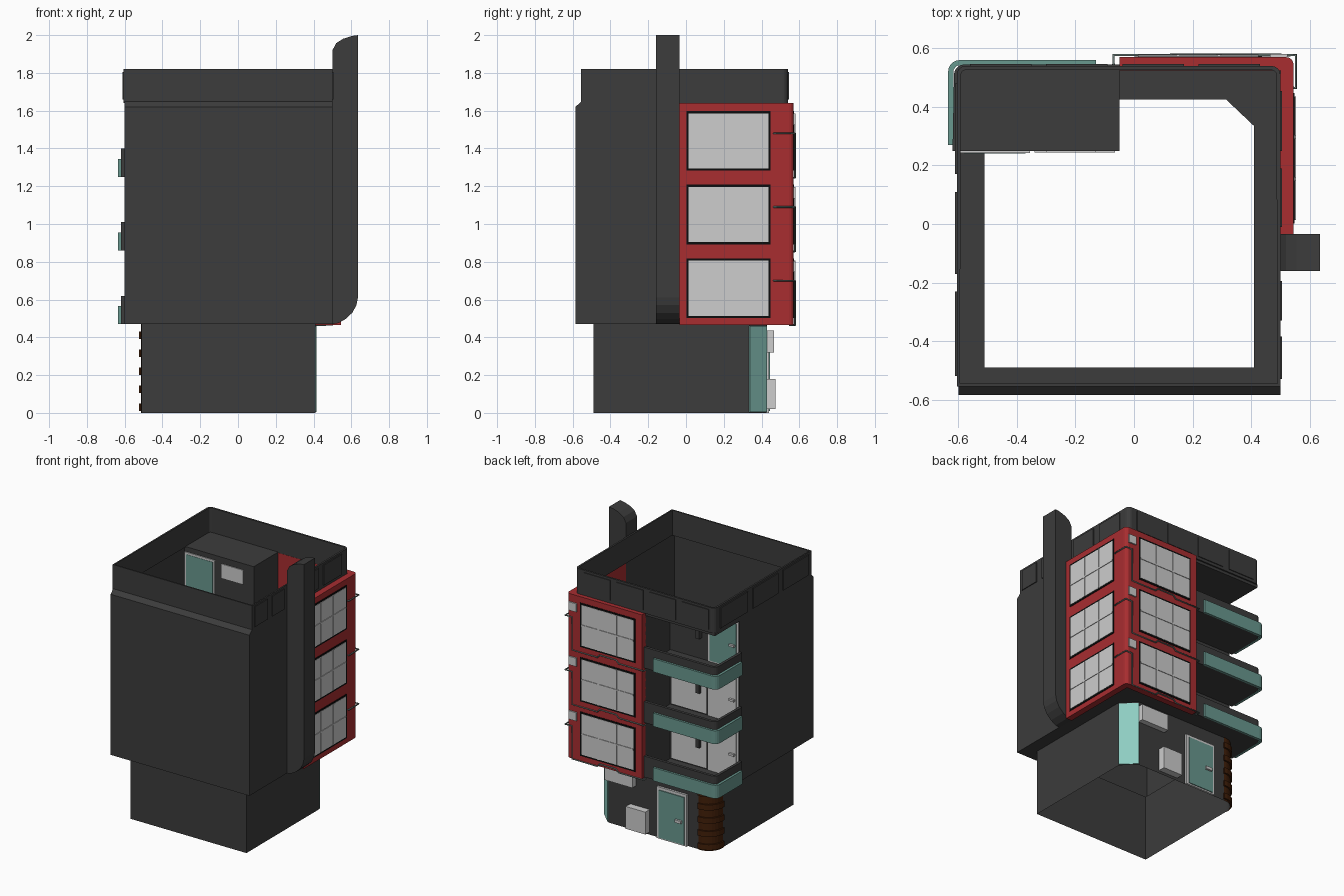
import bpy, bmesh, math

if "Cube" in bpy.data.objects:
    bpy.data.objects.remove(bpy.data.objects["Cube"])

def mat(name, r, g, b):
    lin = lambda c: ((c / 255 + 0.055) / 1.055) ** 2.4 if c > 10 else c / 255 / 12.92
    m = bpy.data.materials.new(name)
    m.diffuse_color = (lin(r), lin(g), lin(b), 1)
    m.use_nodes = True
    m.node_tree.nodes["Principled BSDF"].inputs["Base Color"].default_value = m.diffuse_color
    return m

DARK = mat("dark_grey", 60, 60, 60)
RED = mat("red", 168, 45, 48)
GLASS = mat("light_grey", 205, 205, 205)
TEAL = mat("teal", 105, 152, 143)
PALE = mat("pale_teal", 143, 205, 194)
BLACK = mat("black", 12, 12, 12)
BROWN = mat("brown", 66, 31, 9)
PIPE = mat("pipe_grey", 105, 122, 118)

def finish(name, bm, m, thick=0):
    me = bpy.data.meshes.new(name)
    bm.to_mesh(me)
    bm.free()
    me.materials.append(m)
    ob = bpy.data.objects.new(name, me)
    bpy.context.collection.objects.link(ob)
    if thick:
        s = ob.modifiers.new("thickness", 'SOLIDIFY')
        s.thickness, s.offset = thick, -1
    return ob

def ribbon(name, path, z0, z1, m, closed=False, thick=0, top=None):
    """Vertical wall along a counter-clockwise plan path."""
    bm = bmesh.new()
    lo = [bm.verts.new((x, y, z0)) for x, y in path]
    hi = [bm.verts.new((x, y, z1)) for x, y in (top or path)]
    n = len(path)
    for i in range(n if closed else n - 1):
        j = (i + 1) % n
        bm.faces.new((lo[i], lo[j], hi[j], hi[i]))
    return finish(name, bm, m, thick)

def prism(name, poly, a, b, m, to3d=lambda u, v, d: (u, v, d)):
    """Closed polygon extruded from a to b."""
    bm = bmesh.new()
    lo = [bm.verts.new(to3d(u, v, a)) for u, v in poly]
    hi = [bm.verts.new(to3d(u, v, b)) for u, v in poly]
    n = len(poly)
    bm.faces.new(lo[::-1])
    bm.faces.new(hi)
    for i in range(n):
        j = (i + 1) % n
        bm.faces.new((lo[i], lo[j], hi[j], hi[i]))
    bmesh.ops.recalc_face_normals(bm, faces=bm.faces)
    return finish(name, bm, m)

def box(name, x0, x1, y0, y1, z0, z1, m):
    return prism(name, [(x0, y0), (x1, y0), (x1, y1), (x0, y1)], z0, z1, m)

def fbox(name, side, u0, u1, z0, z1, d0, d1, m):
    """Box lying on a right (+x) or back (+y) facing wall."""
    if side == 'right':
        return box(name, d0, d1, u0, u1, z0, z1, m)
    return box(name, u0, u1, d0, d1, z0, z1, m)

def flat(name, pts, z, m):
    bm = bmesh.new()
    bm.faces.new([bm.verts.new((x, y, z)) for x, y in pts])
    return finish(name, bm, m)

def rect(x0, x1, y0, y1):
    return [(x0, y0), (x1, y0), (x1, y1), (x0, y1)]

def arc(cx, cy, r, a0, a1, n=6):
    return [(cx + r * math.cos(math.radians(a0 + (a1 - a0) * i / n)),
             cy + r * math.sin(math.radians(a0 + (a1 - a0) * i / n))) for i in range(n + 1)]

# ground floor: open shell, chamfered back right corner, rounded back left one
base = [(-0.51, -0.49), (0.41, -0.49), (0.41, 0.335), (0.315, 0.425)] + arc(-0.41, 0.325, 0.1, 90, 180)
ribbon("ground_floor_walls", base, 0, 0.47, DARK, closed=True)
ribbon("corner_window", [(0.415, 0.338), (0.32, 0.43)], 0.005, 0.46, PALE, thick=0.005)
ribbon("corner_pillar", arc(-0.41, 0.325, 0.104, 85, 185, 8), 0, 0.47, BROWN)
for i in range(5):
    ribbon("pillar_band", arc(-0.41, 0.325, 0.115, 85, 185, 8), 0.01 + 0.095 * i, 0.05 + 0.095 * i, BROWN, thick=0.012)

# entrance door and wall boxes
fbox("entrance_frame", 'back', -0.314, -0.075, 0, 0.37, 0.425, 0.44, GLASS)
fbox("entrance_door", 'back', -0.295, -0.095, 0.01, 0.35, 0.44, 0.446, TEAL)
fbox("entrance_handle", 'back', -0.28, -0.23, 0.16, 0.18, 0.446, 0.46, GLASS)
fbox("utility_box", 'back', -0.01, 0.145, 0.02, 0.18, 0.425, 0.475, GLASS)
fbox("wall_sign", 'back', 0.1, 0.32, 0.32, 0.435, 0.425, 0.465, GLASS)

# overhang under the upper floors
for r in (rect(-0.6, 0.5, -0.585, -0.49), rect(-0.6, -0.51, -0.49, 0.425),
          rect(0.41, 0.5, -0.49, 0.425), rect(-0.6, 0.5, 0.425, 0.53)):
    flat("overhang", r[::-1], 0.47, DARK)
flat("overhang_corner", [(0.41, 0.335), (0.315, 0.425), (0.41, 0.425)], 0.47, DARK)

# upper body with balcony notch
body = [(-0.05, 0.53), (-0.05, 0.25), (-0.6, 0.25), (-0.6, -0.585), (0.5, -0.585), (0.5, -0.035)]
ribbon("body_walls", body, 0.47, 1.62, DARK)
slope = [(x, max(y, -0.553)) for x, y in body]
ribbon("body_top_slope", body[2:], 1.62, 1.65, DARK, top=slope[2:])
box("notch_ceiling", -0.6, -0.05, 0.25, 0.53, 1.62, 1.645, DARK)

# parapet with raised panels
par = [(-0.605, -0.555), (0.5, -0.555)] + arc(0.47, 0.51, 0.03, 0, 90, 4) + arc(-0.575, 0.51, 0.03, 90, 180, 4)
ribbon("parapet", par, 1.64, 1.82, DARK, closed=True, thick=0.014)
for a, b in ((-0.53, -0.385), (-0.33, -0.195), (-0.01, 0.19), (0.25, 0.455)):
    fbox("parapet_panel_right", 'right', a, b, 1.66, 1.805, 0.499, 0.506, DARK)
for a, b in ((-0.52, -0.23), (-0.17, 0.11), (0.17, 0.48)):
    box("parapet_panel_left", -0.612, -0.604, a, b, 1.66, 1.805, DARK)
for i in range(4):
    x = -0.56 + 0.26 * i
    fbox("parapet_panel_back", 'back', x, x + 0.21, 1.66, 1.805, 0.539, 0.546, DARK)

# red corner facade
red = [(0.5, -0.035), (0.545, -0.035)] + arc(0.52, 0.545, 0.025, 0, 90, 4) + [(-0.05, 0.57), (-0.05, 0.525), (0.5, 0.525)]
prism("red_facade", red, 0.465, 1.64, RED)

# facade windows, 3 columns by 2 rows of panes
for z in (0.51, 0.90, 1.29):
    for side, u0, u1, d in (('right', 0.01, 0.44, 0.545), ('back', 0.01, 0.43, 0.57)):
        z1, w = z + 0.3, (u1 - u0) / 3
        fbox("window_frame", side, u0 - 0.008, u1 + 0.008, z - 0.008, z1 + 0.008, d - 0.002, d + 0.003, BLACK)
        fbox("window_glass", side, u0 + 0.004, u1 - 0.004, z + 0.004, z1 - 0.004, d, d + 0.005, GLASS)
        for k in (1, 2):
            fbox("window_bar", side, u0 + w * k - 0.005, u0 + w * k + 0.005, z + 0.004, z1 - 0.004, d, d + 0.009, GLASS)
        fbox("window_bar", side, u0 + 0.004, u1 - 0.004, z + 0.145, z + 0.155, d, d + 0.009, GLASS)
    # pipe around the corner and its junction box
    c = bpy.data.curves.new("pipe", 'CURVE')
    c.dimensions, c.bevel_depth, c.bevel_resolution = '3D', 0.005, 1
    p = z + 0.19
    pts = [(0.54, 0.465, p), (0.553, 0.465, p), (0.553, 0.577, p), (0.5, 0.577, p), (0.5, 0.577, z - 0.045),
           (0.3, 0.577, z - 0.045), (0.28, 0.577, z - 0.025), (0.15, 0.577, z - 0.025), (0.13, 0.577, z - 0.045),
           (-0.07, 0.577, z - 0.045), (-0.07, 0.545, z - 0.045)]
    s = c.splines.new('POLY')
    s.points.add(len(pts) - 1)
    for q, co in zip(s.points, pts):
        q.co = (*co, 1)
    c.materials.append(PIPE)
    bpy.context.collection.objects.link(bpy.data.objects.new("pipe", c))
    fbox("junction_box", 'back', 0.465, 0.525, z + 0.235, z + 0.295, 0.57, 0.58, GLASS)

# balconies: floor, low dark wall, teal band, doors and windows in the notch
for i, f in enumerate((0.47, 0.86, 1.25)):
    corner = arc(-0.58, 0.51, 0.035, 90, 180, 5)
    prism("balcony_floor", [(-0.05, 0.25), (-0.05, 0.545)] + corner + [(-0.615, 0.25)], f, f + 0.02, DARK)
    ribbon("balcony_wall", [(-0.05, 0.545)] + corner + [(-0.62, 0.25)], f, f + 0.15, DARK, thick=0.02)
    ribbon("balcony_band", [(-0.13, 0.56)] + arc(-0.595, 0.52, 0.04, 90, 180, 5) + [(-0.635, 0.27)],
           f, f + 0.095, TEAL, thick=0.018)
    fbox("balcony_door_frame", 'back', -0.595, -0.355, f + 0.02, f + 0.36, 0.243, 0.256, GLASS)
    fbox("balcony_door", 'back', -0.58, -0.37, f + 0.03, f + 0.345, 0.241, 0.26, TEAL if i == 2 else GLASS)
    fbox("balcony_door_handle", 'back', -0.57, -0.53, f + 0.18, f + 0.195, 0.26, 0.275, GLASS)
    low = 0.25 if i == 2 else 0.03
    u0, u1 = (-0.30, -0.13) if i == 2 else (-0.34, -0.065)
    fbox("balcony_window", 'back', u0, u1, f + low, f + 0.35, 0.244, 0.256, GLASS)
    fbox("balcony_lamp", 'back', -0.3, -0.27, f + 0.17, f + 0.24, 0.25, 0.28, DARK)

# flue on the right wall with curved foot and cap
flue = [(0.5, 0.47), (0.53, 0.475), (0.57, 0.497), (0.605, 0.53), (0.627, 0.57), (0.635, 0.61),
        (0.635, 2.0), (0.6, 1.995), (0.555, 1.98), (0.52, 1.957), (0.5, 1.92)]
prism("flue", flue, -0.16, -0.035, DARK, lambda u, v, d: (u, d, v))
